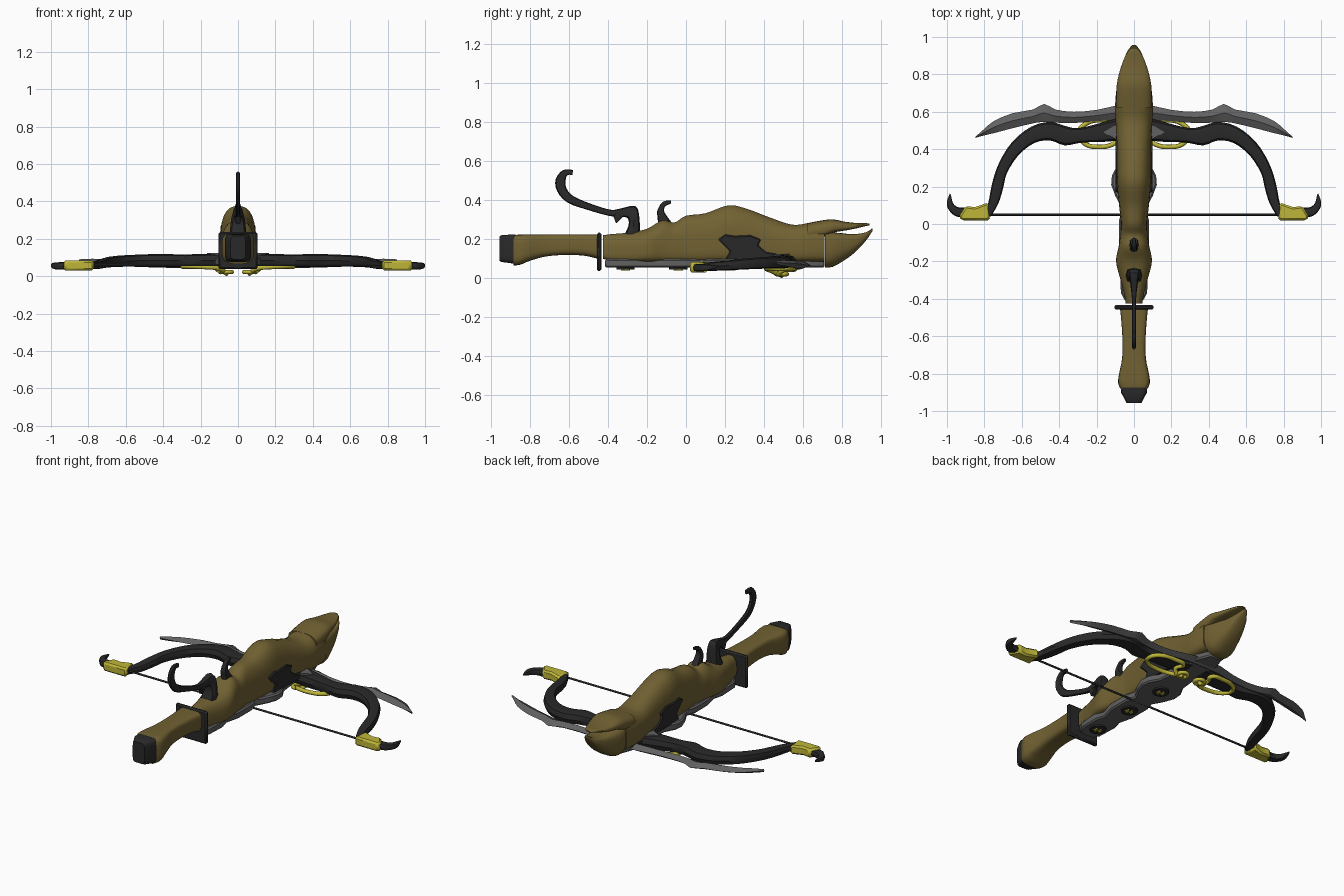
import bpy, math
from mathutils import Vector as V


def material(name, c):
    m = bpy.data.materials.new(name)
    m.diffuse_color = (*c, 1)
    return m


WOOD = material("wood", (0.165, 0.12, 0.032))
DARK = material("dark", (0.022, 0.022, 0.022))
GOLD = material("yellow", (0.52, 0.47, 0.04))
STEEL = material("steel", (0.12, 0.12, 0.12))


def finish(ob, mat, mirror=False, bevel=0, angle=35):
    bpy.context.collection.objects.link(ob)
    ob.data.materials.append(mat)
    bpy.ops.object.select_all(action='DESELECT')
    ob.select_set(True)
    bpy.context.view_layer.objects.active = ob
    if ob.type == 'MESH':
        bpy.ops.object.mode_set(mode='EDIT')
        bpy.ops.mesh.select_all(action='SELECT')
        bpy.ops.mesh.normals_make_consistent(inside=False)
        bpy.ops.object.mode_set(mode='OBJECT')
        bpy.ops.object.shade_smooth_by_angle(angle=math.radians(angle))
    if bevel:
        b = ob.modifiers.new("bevel", 'BEVEL')
        b.width, b.segments = bevel, 1
    if mirror:
        ob.modifiers.new("mirror", 'MIRROR')
    return ob


def loft(name, rings, mat, **kw):
    n = len(rings[0])
    faces = [list(range(n)), list(range((len(rings) - 1) * n, len(rings) * n))]
    for i in range(len(rings) - 1):
        for k in range(n):
            a, b = i * n + k, i * n + (k + 1) % n
            faces.append([a, b, b + n, a + n])
    me = bpy.data.meshes.new(name)
    me.from_pydata([p for r in rings for p in r], [], faces)
    return finish(bpy.data.objects.new(name, me), mat, **kw)


def smooth_rows(rows, sub=3):
    """Catmull-Rom resampling of station rows."""
    out = []
    for i in range(len(rows) - 1):
        q = [rows[max(0, min(len(rows) - 1, i + d))] for d in (-1, 0, 1, 2)]
        for s in range(sub):
            t = s / sub
            out.append([0.5 * (2 * b + (c - a) * t + (2 * a - 5 * b + 4 * c - d) * t * t
                               + (3 * b - a - 3 * c + d) * t ** 3) for a, b, c, d in zip(*q)])
    return out + [list(rows[-1])]


def body(name, rows, mat, up=2.4, low=5, split=0.45, n=24, sub=3, **kw):
    """Rows: y, bottom z, top z, half width; squarer below, rounder above."""
    rings = []
    for y, z0, z1, w in smooth_rows(rows, sub):
        zm, ring = z0 + (z1 - z0) * split, []
        for k in range(n):
            a = 2 * math.pi * (k + 0.5) / n
            c, s = math.cos(a), math.sin(a)
            e = 2 / (up if s > 0 else low)
            h = (z1 - zm) if s > 0 else (zm - z0)
            ring.append((w * math.copysign(abs(c) ** e, c), y, zm + h * math.copysign(abs(s) ** e, s)))
        rings.append(ring)
    return loft(name, rings, mat, **kw)


def ribbon(name, rows, mat, plane='xy', n=8, sub=3, **kw):
    """Rows: edge point, opposite edge point, centre offset, half thickness."""
    rings = []
    for a1, a2, b1, b2, c, h in smooth_rows(rows, sub):
        A, B, ring = V((a1, a2)), V((b1, b2)), []
        for k in range(n):
            t = 2 * math.pi * k / n
            f = 2 / 3
            cu, su = [math.copysign(abs(q) ** f, q) if abs(q) > 1e-6 else 0 for q in (math.cos(t), math.sin(t))]
            p = (A + B) / 2 + (A - B) / 2 * cu
            w = c + h * su
            ring.append((p.x, p.y, w) if plane == 'xy' else (w, p.x, p.y))
        rings.append(ring)
    return loft(name, rings, mat, **kw)


def prism(name, pts, w0, w1, mat, plane='xy', **kw):
    put = (lambda p, w: (*p, w)) if plane == 'xy' else (lambda p, w: (w, *p))
    return loft(name, [[put(p, w) for p in pts] for w in (w0, w1)], mat, **kw)


def tube(name, pts, r, mat, cyclic=False):
    cu = bpy.data.curves.new(name, 'CURVE')
    cu.dimensions, cu.bevel_depth, cu.bevel_resolution, cu.resolution_u = '3D', r, 2, 5
    cu.use_fill_caps = True
    s = cu.splines.new('BEZIER')
    s.bezier_points.add(len(pts) - 1)
    for b, p in zip(s.bezier_points, pts):
        b.co = p
        b.handle_left_type = b.handle_right_type = 'AUTO'
    s.use_cyclic_u = cyclic
    return finish(bpy.data.objects.new(name, cu), mat)


# carved stock and beast head
body("stock", [(-.425, .10, .222, .045), (-.38, .09, .228, .052), (-.3, .085, .235, .072),
               (-.2, .085, .255, .096), (-.12, .085, .30, .082), (-.06, .085, .287, .074),
               (0, .085, .322, .07), (.1, .085, .335, .08), (.22, .085, .376, .092),
               (.32, .085, .355, .092), (.42, .085, .317, .092), (.54, .085, .277, .098),
               (.62, .085, .283, .102), (.71, .085, .30, .096)], WOOD, sub=4)
body("upper_jaw", [(.62, .2, .283, .095), (.71, .215, .30, .095), (.76, .236, .302, .09), (.82, .246, .29, .076),
                   (.88, .258, .284, .055), (.92, .268, .284, .034), (.942, .272, .28, .012)], WOOD, low=4)
body("lower_jaw", [(.712, .056, .25, .092), (.75, .058, .238, .09), (.80, .085, .232, .078),
                   (.86, .128, .227, .06), (.92, .19, .236, .038), (.957, .245, .258, .01)],
     WOOD, up=4, low=2.6, split=.55)

# handle, collar and end cap
body("grip", [(-.885, .066, .222, .07), (-.85, .07, .225, .085), (-.8, .09, .225, .08), (-.72, .112, .225, .064),
              (-.62, .12, .225, .062), (-.52, .116, .225, .068), (-.45, .10, .225, .075)],
     WOOD, up=5, low=4, split=.5)
body("end_cap", [(-.957, .09, .215, .04), (-.945, .084, .222, .046), (-.9, .078, .225, .07), (-.875, .075, .225, .068)],
     DARK, up=6, low=6, split=.5, sub=1)
prism("collar", [(-.105, -.457), (.105, -.457), (.105, -.433), (-.105, -.433)], .038, .235, DARK, bevel=.008)

# scalloped underside rail, its round plates and inlays
half = [(-.415, .045), (-.37, .07), (-.25, .075), (-.19, .058), (-.1, .08), (.02, .08), (.08, .062),
        (.15, .1), (.21, .122), (.26, .118), (.32, .085), (.45, .07), (.62, .075), (.71, .04)]
prism("under_rail", [(w, y) for y, w in half] + [(-w, y) for y, w in reversed(half)], .055, .1, STEEL, bevel=.008)
for i, y in enumerate((-.31, -.04, .23)):
    prism(f"round_plate_{i}", [(.047 * math.cos(a * math.pi / 8), y + .047 * math.sin(a * math.pi / 8))
                               for a in range(16)], .046, .07, DARK)
    for s in (-1, 1):
        prism(f"inlay_{i}_{s}", [(s * .004, y - s * .024), (s * .024, y - s * .008),
                                 (s * .018, y + s * .02), (s * .004, y + s * .006)], .04, .06, GOLD)

# bow limbs
ribbon("bow_limb", [(.05, .575, .05, .45, .083, .037), (.18, .54, .15, .44, .083, .037),
                    (.3, .512, .28, .435, .083, .033), (.37, .525, .37, .42, .084, .034),
                    (.45, .546, .45, .447, .084, .034), (.55, .52, .535, .432, .083, .032),
                    (.65, .44, .62, .365, .08, .03), (.72, .33, .68, .27, .074, .028),
                    (.758, .22, .7, .19, .066, .025), (.78, .11, .725, .11, .06, .022),
                    (.81, .05, .765, .04, .058, .02)], DARK, mirror=True)
# sweeping blades ahead of the limbs
ribbon("blade", [(0, .64, 0, .55, .07, .022), (.1, .632, .1, .555, .07, .022), (.2, .61, .2, .55, .066, .02),
                 (.32, .6, .32, .54, .064, .02), (.42, .612, .42, .542, .066, .02),
                 (.48, .642, .49, .545, .068, .02), (.54, .612, .54, .538, .07, .02),
                 (.65, .592, .65, .512, .073, .019), (.75, .55, .74, .488, .077, .016),
                 (.81, .5, .8, .474, .08, .013), (.852, .463, .848, .461, .082, .008)],
       STEEL, n=4, sub=2, mirror=True, angle=25)
# limb tips and hooks
prism("tip_clamp", [(.78, .115), (.85, .09), (.9, .096), (.936, .04), (.922, .02), (.77, .02)],
      .03, .084, GOLD, mirror=True, bevel=.01)
ribbon("tip_hook", [(.9, .035, .9, .088, .055, .02), (.955, .042, .942, .09, .055, .02),
                    (.993, .08, .963, .105, .055, .018), (1.0, .12, .972, .125, .057, .014),
                    (.985, .162, .98, .16, .06, .005)], DARK, mirror=True)
tube("bow_string", [(-.8, .05, .06), (.8, .05, .06)], .006, DARK)

# dark side plate and steel root diamonds
prism("side_plate", [(.165, .2), (.2, .226), (.25, .218), (.33, .222), (.385, .2), (.37, .17), (.41, .135),
                     (.53, .115), (.57, .09), (.2, .09), (.225, .14)], .07, .1, DARK, 'yz', mirror=True, bevel=.006)
prism("root_diamond", [(.09, .45), (.165, .49), (.09, .535)], .08, .124, STEEL, mirror=True)
# coiled yellow trim round the limb roots
for s in (-1, 1):
    tube(f"trim_loop_{s}", [(s * x, y, z) for x, y, z in
         [(.06, .495, .013), (.1, .435, .04), (.19, .412, .05), (.27, .435, .052), (.295, .49, .05),
          (.25, .54, .052), (.17, .555, .05), (.1, .545, .045), (.115, .495, .042), (.09, .475, .02)]],
         .0125, GOLD)
    tube(f"trim_curl_{s}", [(s * .06 + .028 * math.cos(a * math.pi / 3), .49 + .028 * math.sin(a * math.pi / 3), .022)
                            for a in range(6)], .011, GOLD, True)

# curled cocking lever with its tooth
ribbon("lever", [(-.578, .556, -.583, .53, 0, .01), (-.63, .556, -.607, .53, 0, .011),
                 (-.668, .51, -.617, .505, 0, .011), (-.662, .45, -.613, .462, 0, .011),
                 (-.61, .39, -.575, .42, 0, .011), (-.5, .35, -.48, .38, 0, .011),
                 (-.4, .322, -.385, .352, 0, .012), (-.345, .315, -.33, .36, 0, .018),
                 (-.30, .31, -.26, .372, 0, .026), (-.295, .27, -.24, .32, 0, .038),
                 (-.32, .215, -.235, .215, 0, .045)], DARK, 'yz')
prism("lever_tooth", [(-.375, .325), (-.358, .28), (-.315, .325), (-.33, .345)], -.014, .014, DARK, 'yz', bevel=.004)
# small rear sight hook
ribbon("sight_hook", [(-.078, .4, -.078, .383, 0, .008), (-.12, .392, -.106, .37, 0, .014),
                      (-.148, .345, -.112, .345, 0, .019), (-.145, .31, -.095, .315, 0, .023),
                      (-.145, .27, -.06, .27, 0, .026)], DARK, 'yz')
